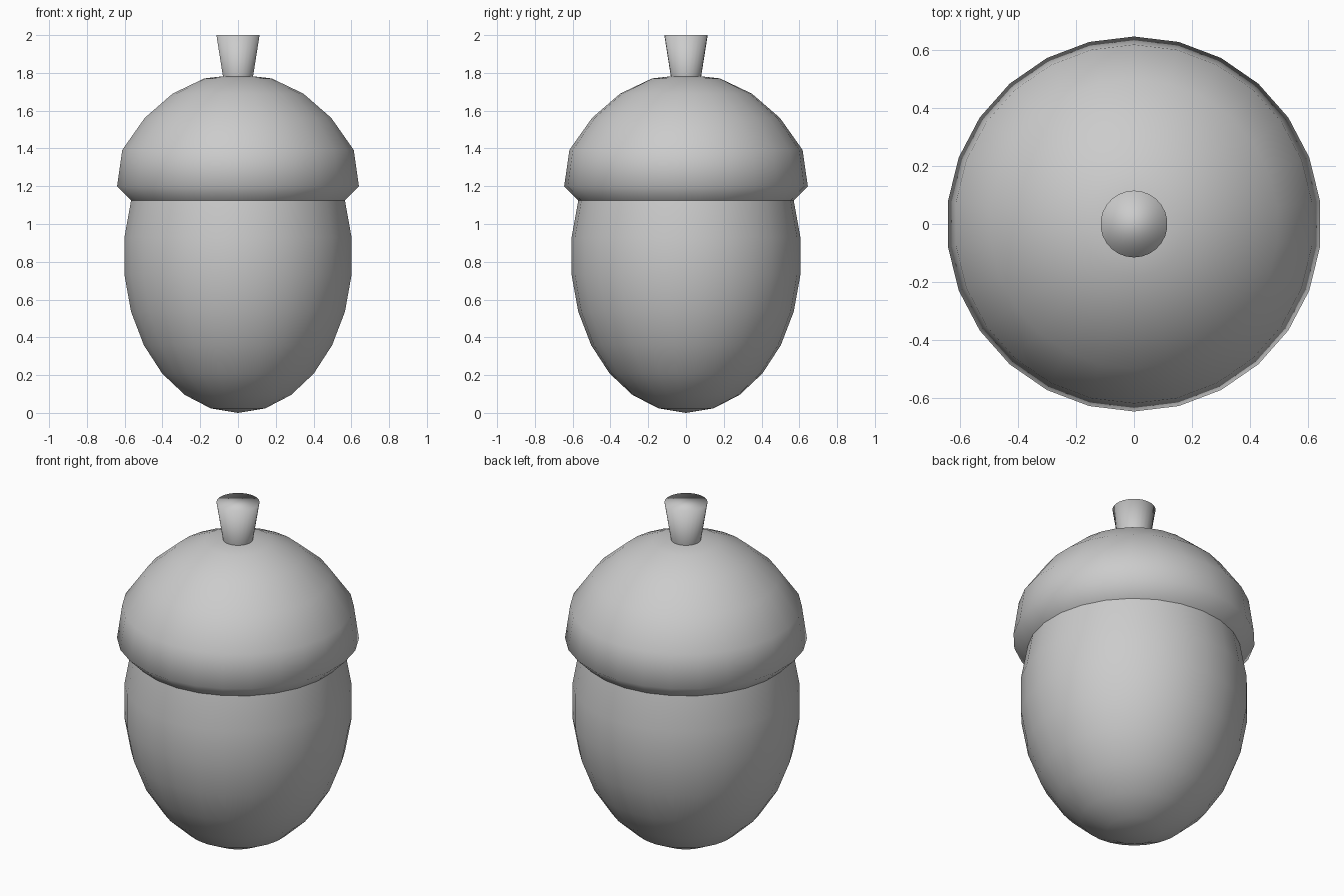
import bpy, bmesh
from math import sin, cos, pi

if "Cube" in bpy.data.objects:
    bpy.data.objects.remove(bpy.data.objects["Cube"])

SIDES = 26


def lathe(name, profile):
    """Revolve (radius, z) points, listed bottom to top, around the z axis."""
    bm = bmesh.new()
    rings = []
    for r, z in profile:
        if r == 0:
            rings.append([bm.verts.new((0, 0, z))] * SIDES)
        else:
            angles = [pi / 2 + 2 * pi * i / SIDES for i in range(SIDES)]
            rings.append([bm.verts.new((r * cos(a), r * sin(a), z)) for a in angles])
    for low, high in zip(rings, rings[1:]):
        for i in range(SIDES):
            j = (i + 1) % SIDES
            corners = [low[i], low[j], high[j], high[i]]
            bm.faces.new(list(dict.fromkeys(corners))).smooth = True
    # Close an open top when the profile does not end on the axis
    if name == "stem":
        bm.faces.new(rings[-1]).smooth = True
    bm.normal_update()
    mesh = bpy.data.meshes.new(name)
    bm.to_mesh(mesh)
    bm.free()
    obj = bpy.data.objects.new(name, mesh)
    bpy.context.collection.objects.link(obj)
    return obj


def arc(steps, radius, middle, height):
    """Half-ellipse points on the same angular step as the sides."""
    points = []
    for k in steps:
        a = 2 * pi * k / SIDES
        r = 0 if k in (0, SIDES // 2) else radius * sin(a)
        points.append((r, middle - height * cos(a)))
    return points


# Nut: egg-shaped body that ends under the cap
lathe("nut", arc(range(9), 0.61, 0.83, 0.83))

# Cap: tucked-in lip, wide rim and rounded dome
lathe("cap", [(0.57, 1.124), (0.645, 1.2)]
      + arc(range(9, 13), 0.75, 0.858, 0.94) + [(0.08, 1.782), (0, 1.784)])

# Stem: flared, flat-topped stalk
lathe("stem", [(0.08, 1.78), (0.115, 2.0)])
